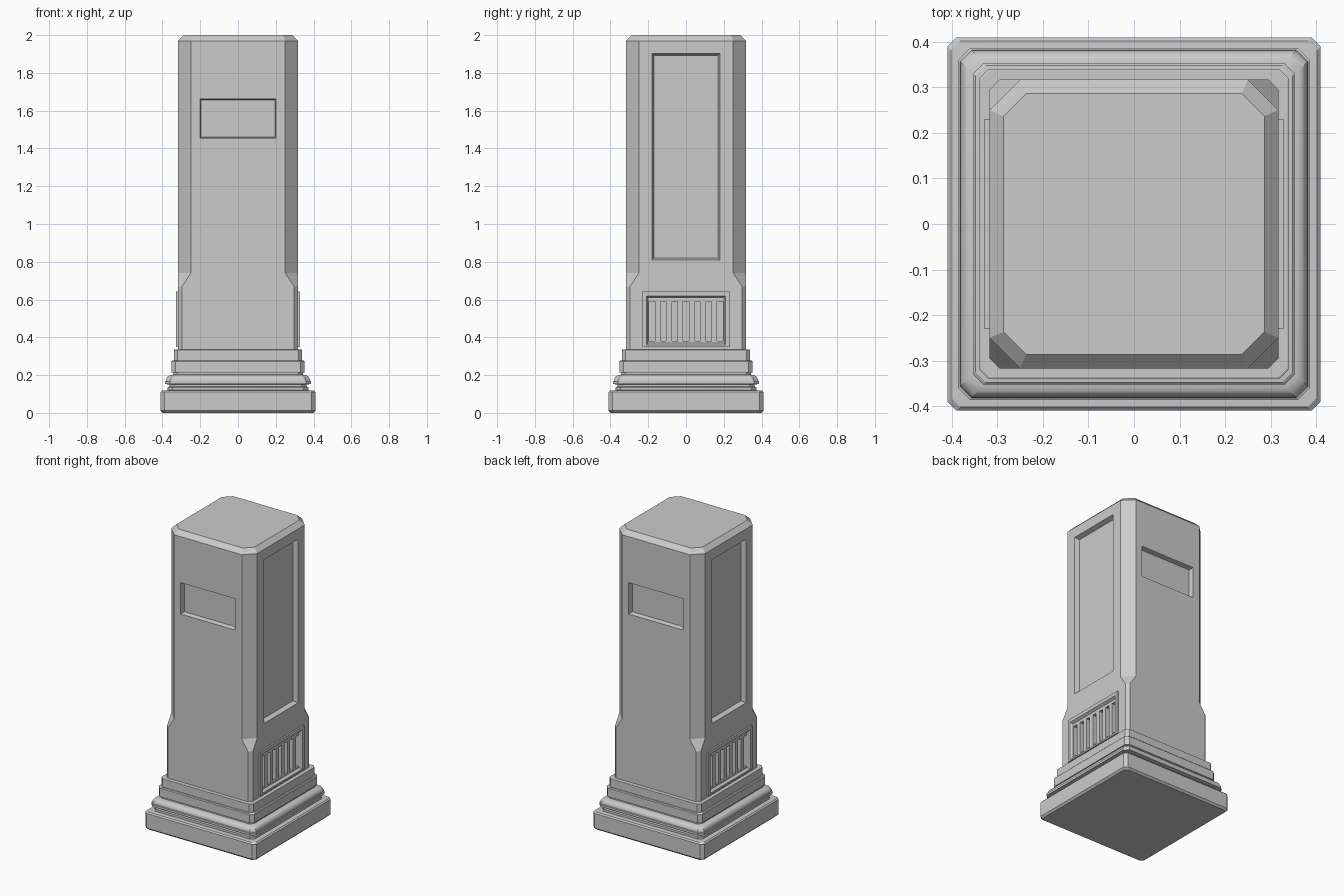
import bpy, bmesh, math
from mathutils import Matrix, Vector

if "Cube" in bpy.data.objects:
    bpy.data.objects.remove(bpy.data.objects["Cube"])


def finish(name, bm):
    bmesh.ops.recalc_face_normals(bm, faces=bm.faces[:])
    me = bpy.data.meshes.new(name)
    bm.to_mesh(me)
    bm.free()
    ob = bpy.data.objects.new(name, me)
    bpy.context.collection.objects.link(ob)
    return ob


def loft(name, levels):
    """Stack of chamfered squares: (z, half width, corner chamfer)."""
    bm = bmesh.new()
    rings = []
    for z, h, c in levels:
        k = h - c
        pts = [(h, -k), (h, k), (k, h), (-k, h), (-h, k), (-h, -k), (-k, -h), (k, -h)]
        rings.append([bm.verts.new((x, y, z)) for x, y in pts])
    for a, b in zip(rings, rings[1:]):
        for i in range(8):
            j = (i + 1) % 8
            bm.faces.new((a[i], a[j], b[j], b[i]))
    bm.faces.new(rings[0][::-1])
    bm.faces.new(rings[-1])
    return finish(name, bm)


def side_block(name, angle, u, z0, z1, d0, d1, shift=0, taper=0):
    """Block on one side of the pillar, d = distance from the axis; grows by taper outwards."""
    bm = bmesh.new()
    rings = []
    for d, t in ((d0, 0), (d1, taper)):
        pts = [(-u - t, z0 - t), (u + t, z0 - t), (u + t, z1 + t), (-u - t, z1 + t)]
        rings.append([bm.verts.new((d, p + shift, z)) for p, z in pts])
    a, b = rings
    for i in range(4):
        j = (i + 1) % 4
        bm.faces.new((a[i], a[j], b[j], b[i]))
    bm.faces.new(a[::-1])
    bm.faces.new(b)
    bm.transform(Matrix.Rotation(angle, 4, 'Z'))
    return finish(name, bm)


def cut(target, cutter):
    mod = target.modifiers.new("cut", 'BOOLEAN')
    mod.operation = 'DIFFERENCE'
    mod.solver = 'EXACT'
    mod.object = cutter
    bpy.context.view_layer.objects.active = target
    bpy.ops.object.modifier_apply(modifier=mod.name)
    bpy.data.objects.remove(cutter)


# Stepped base with a cove moulding
cove = []
for i in range(7):
    a = math.radians(90 * i / 6)
    cove.append((0.17 + 0.03 * math.sin(a), 0.352 + 0.03 * math.cos(a), 0.025))
base = loft("base", [
    (0, 0.398, 0.02), (0.012, 0.41, 0.02), (0.11, 0.41, 0.02), (0.118, 0.402, 0.02),
    (0.12, 0.372, 0.025), (0.135, 0.372, 0.025), (0.14, 0.362, 0.025), (0.15, 0.362, 0.025),
    (0.153, 0.387, 0.027), (0.168, 0.387, 0.027)] + cove + [
    (0.203, 0.343, 0.022), (0.213, 0.343, 0.022), (0.215, 0.353, 0.022),
    (0.272, 0.353, 0.022), (0.277, 0.348, 0.022), (0.278, 0.34, 0.02),
    (0.333, 0.34, 0.02), (0.335, 0.337, 0.02)])

# Shaft whose corner chamfers widen above the foot
shaft = loft("shaft", [
    (0.32, 0.317, 0.021), (0.67, 0.317, 0.021), (0.74, 0.317, 0.067),
    (1.97, 0.317, 0.067), (2.0, 0.287, 0.05)])

# Small recesses front and back
for ang in (-math.pi / 2, math.pi / 2):
    cut(shaft, side_block("cutter", ang, 0.195, 1.46, 1.657, 0.287, 0.347, taper=0.012))

# Tall recessed panels and vents on both sides
for label, ang in (("right", 0), ("left", math.pi)):
    cut(shaft, side_block("cutter", ang, 0.17, 0.82, 1.892, 0.287, 0.347, taper=0.02))
    cut(shaft, side_block("cutter", ang, 0.215, 0.36, 0.63, 0.27, 0.35))
    vent = side_block(label + "_vent", ang, 0.231, 0.35, 0.643, 0.265, 0.328)
    cut(vent, side_block("cutter", ang, 0.2, 0.37, 0.61, 0.312, 0.344, taper=0.02))
    for i in range(7):
        cut(vent, side_block("cutter", ang, 0.015, 0.38, 0.59, 0.285, 0.35,
                             shift=(i - 3) * 0.06))

# Smooth only the cove
bpy.ops.object.select_all(action='DESELECT')
base.select_set(True)
bpy.context.view_layer.objects.active = base
bpy.ops.object.shade_smooth_by_angle(angle=math.radians(20))
